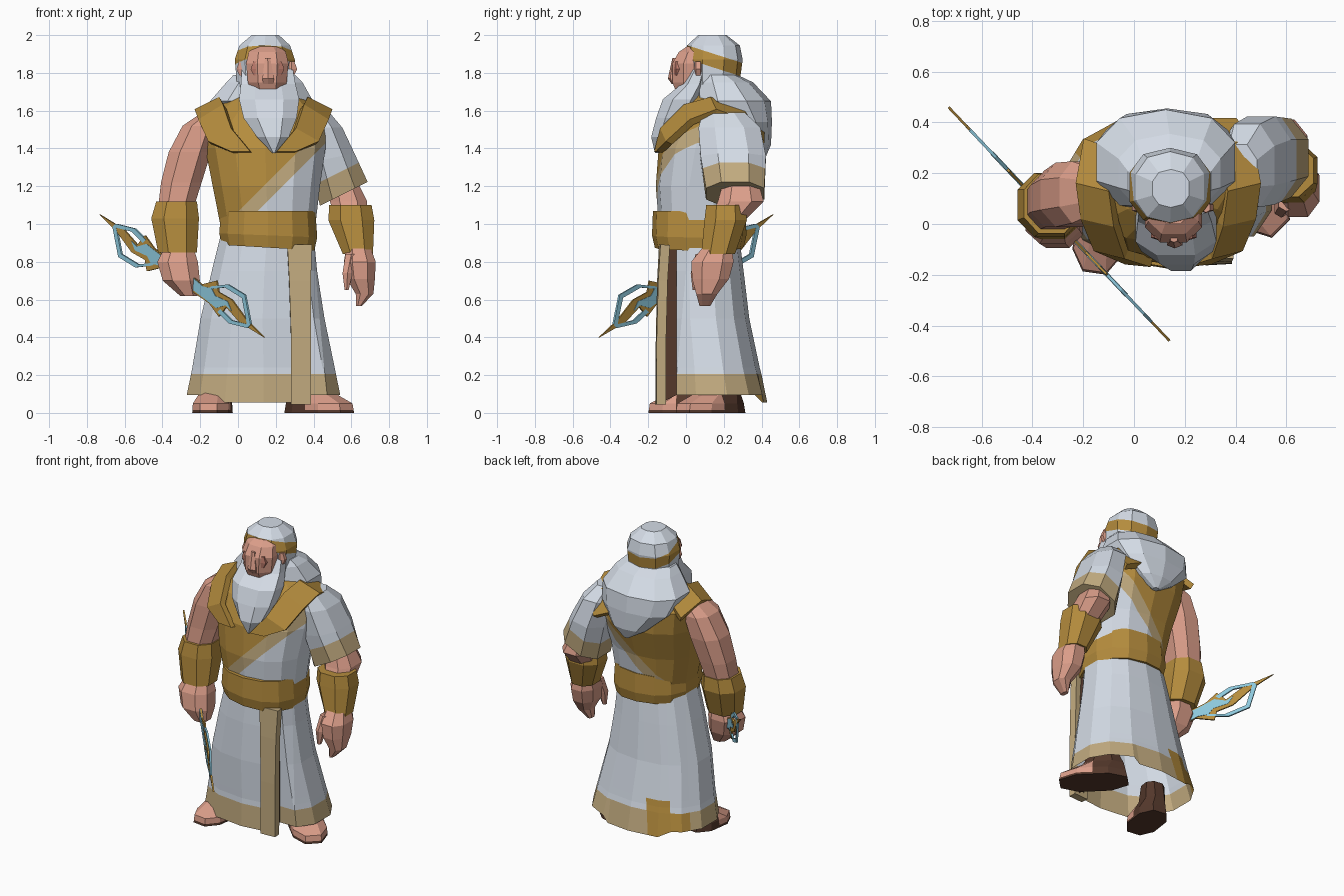
import bpy, bmesh, math

if "Cube" in bpy.data.objects:
    bpy.data.objects.remove(bpy.data.objects["Cube"])

def material(name, rgb):
    lin = [c / 12.92 if c <= 0.04045 else ((c + 0.055) / 1.055) ** 2.4 for c in rgb]
    m = bpy.data.materials.new(name)
    m.use_nodes = True
    m.diffuse_color = (*lin, 1)
    bsdf = next(n for n in m.node_tree.nodes if n.type == 'BSDF_PRINCIPLED')
    bsdf.inputs["Base Color"].default_value = (*lin, 1)
    return m

WHITE = material("cloth white", (0.83, 0.86, 0.90))
GOLD = material("gold", (0.71, 0.55, 0.24))
TAN = material("trim tan", (0.76, 0.67, 0.50))
SKIN = material("skin", (0.86, 0.62, 0.54))
BLUSH = material("dark skin", (0.74, 0.48, 0.42))
BROWN = material("dark brown", (0.33, 0.22, 0.17))
BLUE = material("bolt blue", (0.55, 0.78, 0.86))

def finish(name, bm, mats):
    me = bpy.data.meshes.new(name)
    bm.to_mesh(me)
    bm.free()
    for m in mats:
        me.materials.append(m)
    ob = bpy.data.objects.new(name, me)
    bpy.context.collection.objects.link(ob)
    return ob

def loft(name, rings, mats, n=10, e=0.85, cuts=(), rule=None, base=True):
    """Skin rounded rings (cx, cy, z, rx, ry, x slope); cut along planes, colour by rule."""
    bm = bmesh.new()
    loops = []
    for cx, cy, z, rx, ry, *s in rings:
        loop = []
        for k in range(n):
            a = 2 * math.pi * (k + 0.5) / n
            c, d = math.cos(a), math.sin(a)
            dx = rx * math.copysign(abs(c) ** e, c)
            dy = ry * math.copysign(abs(d) ** e, d)
            loop.append(bm.verts.new((cx + dx, cy + dy, z + (s[0] * dx if s else 0))))
        loops.append(loop)
    for a, b in zip(loops, loops[1:]):
        for k in range(n):
            j = (k + 1) % n
            bm.faces.new((a[k], a[j], b[j], b[k]))
    if base:
        bm.faces.new(loops[0][::-1])
    bm.faces.new(loops[-1])
    bmesh.ops.recalc_face_normals(bm, faces=bm.faces)
    for co, no in cuts:
        bmesh.ops.bisect_plane(bm, geom=bm.verts[:] + bm.edges[:] + bm.faces[:],
                               plane_co=co, plane_no=no)
    if rule:
        for f in bm.faces:
            f.material_index = rule(f.calc_center_median())
    return finish(name, bm, mats)

def sheet(name, polys, thick, mat):
    """Thick plate made from flat polygons."""
    bm = bmesh.new()
    for poly in polys:
        bm.faces.new([bm.verts.new(p) for p in poly])
    bmesh.ops.remove_doubles(bm, verts=bm.verts, dist=0.0001)
    mod = finish(name, bm, [mat]).modifiers.new("thickness", 'SOLIDIFY')
    mod.thickness, mod.offset = thick, 0

def strip(a, b):
    return [(a[i], b[i], b[i + 1], a[i + 1]) for i in range(len(a) - 1)]

# Robe skirt: trimmed hem with gold patches behind, stepped back beside the front flap
def skirt_rule(c):
    s = c.x + c.y
    if c.y - c.x > 0.2 and 0.05 < s < 0.41 and c.z < (0.28 if s > 0.22 else 0.205):
        return 2
    return int(c.z < 0.205)

skirt = loft("robe_skirt", [(0.135, 0.135, 0.095, 0.415, 0.295), (0.135, 0.12, 0.24, 0.385, 0.27),
                            (0.13, 0.09, 0.5, 0.335, 0.245), (0.14, 0.08, 0.75, 0.285, 0.225),
                            (0.155, 0.075, 0.95, 0.25, 0.205)], [WHITE, TAN, GOLD], n=14,
             cuts=[((0, 0, 0.205), (0, 0, 1)), ((0, 0, 0.28), (0, 0, 1)), ((0.3, 0, 0), (1, 0, 0))]
             + [((s, 0, 0), (1, 1, 0)) for s in (0.05, 0.22, 0.41)],
             rule=skirt_rule, base=False)
for v in skirt.data.vertices:
    if v.co.x > 0.305:
        v.co.y = max(v.co.y, -0.05)
    if v.co.z < 0.1 and -0.1 < v.co.x < 0.305:
        v.co.z = 0.055
sheet("front_flap_trim", strip(
    [(0.28, -0.138, 0.045), (0.28, -0.135, 0.4), (0.27, -0.128, 0.7), (0.26, -0.118, 0.89)],
    [(0.385, -0.132, 0.045), (0.385, -0.13, 0.4), (0.385, -0.122, 0.7), (0.39, -0.11, 0.89)]),
    0.05, TAN)
sheet("flap_lining", [[(0.345, -0.12, 0.06), (0.345, -0.04, 0.1), (0.345, -0.04, 0.87),
                       (0.345, -0.11, 0.87)]], 0.01, BROWN)

# Torso: gold wrap, diagonal sash trim, white underside
loft("torso", [(0.16, 0.075, 0.95, 0.25, 0.215), (0.15, 0.085, 1.2, 0.29, 0.245),
               (0.145, 0.125, 1.4, 0.325, 0.27), (0.135, 0.16, 1.55, 0.335, 0.235),
               (0.15, 0.165, 1.65, 0.22, 0.16), (0.15, 0.15, 1.71, 0.1, 0.1)],
     [GOLD, TAN, WHITE], n=14, cuts=[((0, 0, z), (1, 0, -1)) for z in (1.065, 0.965)],
     rule=lambda c: 0 if c.x - c.z < -1.065 else 1 if c.x - c.z < -0.965 else 2)
loft("belt", [(0.16, 0.07, 0.875, 0.25, 0.235, -0.06), (0.16, 0.07, 0.94, 0.265, 0.25, -0.04),
              (0.16, 0.07, 1.07, 0.255, 0.245)], [GOLD], n=14)

# Collar straps, mirrored about the body's middle; the right one ends at the shoulder
inner = [(0.20, -0.15, 1.38), (0.30, -0.12, 1.5), (0.34, 0.0, 1.62),
         (0.36, 0.13, 1.655), (0.32, 0.28, 1.62), (0.25, 0.40, 1.49)]
outer = [(0.30, -0.14, 1.38), (0.42, -0.09, 1.43), (0.47, 0.03, 1.54),
         (0.49, 0.16, 1.59), (0.46, 0.33, 1.53), (0.40, 0.40, 1.42)]
sheet("left_collar_strap", strip(inner, outer), 0.04, GOLD)
sheet("right_collar_strap", strip(*[[(0.27 - x, y, z) for x, y, z in line[:5]]
                                    for line in (inner, outer)]), 0.04, GOLD)

# Head, band, face, beard and long hair
loft("head", [(0.15, 0.14, 1.62, 0.1, 0.1), (0.145, 0.14, 1.72, 0.155, 0.14),
              (0.142, 0.145, 1.87, 0.166, 0.155), (0.142, 0.145, 1.945, 0.14, 0.14),
              (0.145, 0.14, 2.0, 0.075, 0.075)], [WHITE, GOLD],
     cuts=[((0, 0, z), (0, 0.32, 1)) for z in (1.875, 1.948)],
     rule=lambda c: int(1.875 < c.z + 0.32 * c.y < 1.948))
loft("face", [(0.16, 0.04, 1.68, 0.085, 0.09), (0.155, 0.04, 1.75, 0.11, 0.12),
              (0.155, 0.04, 1.85, 0.12, 0.12), (0.155, 0.055, 1.91, 0.105, 0.1),
              (0.155, 0.07, 1.94, 0.07, 0.07)], [SKIN], n=8)
loft("nose", [(0.16, -0.06, 1.74, 0.03, 0.015), (0.16, -0.068, 1.77, 0.035, 0.028),
              (0.157, -0.06, 1.88, 0.015, 0.012)], [SKIN], n=6)
for name, x, y, mat in (("left_eye", 0.215, -0.042, BLUSH), ("right_eye", 0.097, -0.042, BLUSH),
                        ("left_ear", 0.283, 0.065, SKIN), ("right_ear", 0.022, 0.065, SKIN)):
    loft(name, [(x, y, 1.785, 0.015, 0.02), (x, y, 1.82, 0.034, 0.022),
                (x, y, 1.86, 0.018, 0.02)], [mat], n=6)
loft("beard", [(0.155, 0.07, 1.82, 0.145, 0.05), (0.16, 0.04, 1.74, 0.155, 0.07),
               (0.165, -0.02, 1.66, 0.17, 0.11), (0.17, -0.065, 1.56, 0.15, 0.1),
               (0.185, -0.1, 1.46, 0.09, 0.09), (0.19, -0.15, 1.375, 0.008, 0.015)], [WHITE], n=8)
loft("long_hair", [(0.14, 0.17, 1.79, 0.17, 0.1), (0.14, 0.2, 1.75, 0.21, 0.155),
                   (0.125, 0.245, 1.65, 0.285, 0.205), (0.13, 0.32, 1.54, 0.25, 0.135),
                   (0.15, 0.375, 1.42, 0.13, 0.075), (0.16, 0.4, 1.35, 0.02, 0.02)], [WHITE])

# Bare right arm
loft("right_upper_arm", [(-0.12, 0.13, 1.6, 0.06, 0.09), (-0.2, 0.125, 1.52, 0.1, 0.13),
                         (-0.255, 0.115, 1.38, 0.12, 0.135), (-0.3, 0.1, 1.22, 0.115, 0.12),
                         (-0.33, 0.08, 1.08, 0.1, 0.11)], [SKIN], n=8)
loft("right_bracer", [(-0.325, 0.08, 1.12, 0.115, 0.125), (-0.333, 0.075, 1.03, 0.135, 0.135),
                      (-0.32, 0.04, 0.85, 0.11, 0.105)], [GOLD], n=8)
loft("right_hand", [(-0.31, 0.04, 0.9, 0.07, 0.07), (-0.32, 0.02, 0.8, 0.115, 0.105),
                    (-0.3, 0.0, 0.7, 0.105, 0.1), (-0.26, -0.01, 0.62, 0.05, 0.06)], [SKIN], n=8)

# Sleeved left arm
loft("left_sleeve", [(0.41, 0.2, 1.59, 0.08, 0.12), (0.445, 0.23, 1.51, 0.115, 0.175),
                     (0.5, 0.25, 1.35, 0.125, 0.185, 0.2), (0.56, 0.26, 1.16, 0.135, 0.165, 0.5)],
     [WHITE, TAN], n=8, cuts=[((0.56, 0, 1.285), (-0.5, 0, 1))],
     rule=lambda c: int(c.z - 0.5 * (c.x - 0.56) < 1.285))
loft("left_forearm", [(0.56, 0.29, 1.22, 0.08, 0.1), (0.585, 0.29, 1.12, 0.105, 0.13),
                      (0.6, 0.22, 1.02, 0.09, 0.1)], [SKIN], n=8)
loft("left_bracer", [(0.595, 0.21, 1.1, 0.12, 0.11), (0.6, 0.21, 1.02, 0.13, 0.12),
                     (0.635, 0.17, 0.84, 0.085, 0.095)], [GOLD], n=8)
loft("left_hand", [(0.635, 0.17, 0.89, 0.065, 0.075), (0.645, 0.14, 0.8, 0.09, 0.12),
                   (0.65, 0.13, 0.71, 0.08, 0.105), (0.67, 0.11, 0.63, 0.05, 0.06),
                   (0.64, 0.1, 0.565, 0.015, 0.03)], [SKIN], n=8)
loft("left_thumb", [(0.6, 0.09, 0.84, 0.035, 0.04), (0.58, 0.06, 0.74, 0.03, 0.035),
                    (0.575, 0.05, 0.65, 0.012, 0.015)], [SKIN], n=6)

# Feet with dark soles and heels; the left one turns outward
for side, x, y, rx, ry, turn in (("left", 0.43, 0.13, 0.115, 0.225, 45),
                                 ("right", -0.135, -0.04, 0.105, 0.165, -8)):
    foot = loft(side + "_foot", [(0, 0, 0, rx, ry), (0, 0, 0.05, rx * 0.97, ry * 0.95),
                                 (0, 0.06, 0.11, rx * 0.7, ry * 0.6), (0, 0.07, 0.22, 0.07, 0.07)],
                [SKIN, BROWN], n=8, cuts=[((0, 0, 0.015), (0, 0, 1)), ((0, 0, 0), (0, 1, 0))],
                rule=lambda c: int(c.z < 0.015 or c.y > 0 or c.z > 0.11))
    foot.location, foot.rotation_euler.z = (x, y, 0), math.radians(turn)

# Lightning bolt in one slanted upright plane, its halves turned about the grip
def bolt_points(pts, half, shift=0):
    flat = [(x + shift, z + shift) for x, z in pts]
    flat = flat if half == "rear" else [(-0.59 - x, 1.45 - z) for x, z in flat]
    return [(x, -0.46 - 1.0575 * (x - 0.14), z) for x, z in flat]

gold_half = [(-0.73, 1.05), (-0.60, 0.97), (-0.53, 0.89), (-0.49, 0.94), (-0.44, 0.87),
             (-0.295, 0.77), (-0.295, 0.68), (-0.40, 0.77), (-0.48, 0.75), (-0.49, 0.81),
             (-0.56, 0.85), (-0.64, 0.96)]
blue_half = [(-0.56, 0.91), (-0.53, 0.88), (-0.48, 0.895), (-0.43, 0.855), (-0.31, 0.765),
             (-0.31, 0.695), (-0.41, 0.78), (-0.455, 0.79), (-0.475, 0.83), (-0.54, 0.86)]
prongs = [[(-0.66, 0.98), (-0.63, 0.825), (-0.54, 0.77), (-0.45, 0.78)],
          [(-0.66, 0.985), (-0.56, 0.96), (-0.50, 0.90)]]
for half in ("rear", "front"):
    sheet(half + "_bolt_edge", [bolt_points(gold_half, half)], 0.01, GOLD)
    sheet(half + "_bolt_core", [bolt_points(blue_half, half)], 0.016, BLUE)
    for i, line in enumerate(prongs):
        sheet(f"{half}_bolt_prong_{i + 1}",
              strip(bolt_points(line, half), bolt_points(line, half, 0.016)), 0.012, BLUE)
